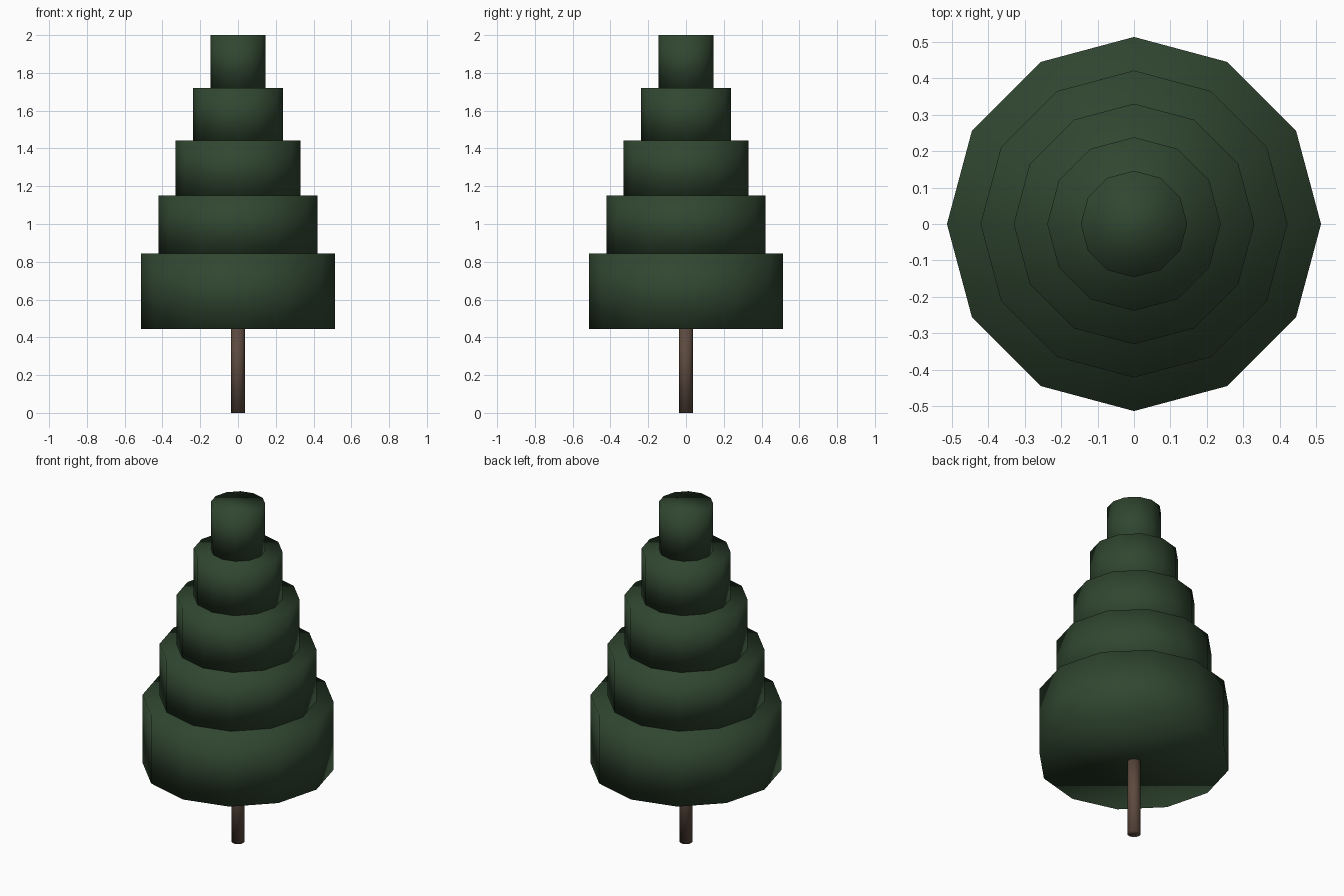
import bpy

cube = bpy.data.objects.get("Cube")
if cube:
    bpy.data.objects.remove(cube, do_unlink=True)


def make_material(name, color):
    mat = bpy.data.materials.new(name)
    mat.use_nodes = True
    mat.diffuse_color = color
    mat.node_tree.nodes["Principled BSDF"].inputs["Base Color"].default_value = color
    return mat


def add_cylinder(name, radius, bottom, top, mat):
    """Twelve-sided, softly shaded cylinder between two heights."""
    bpy.ops.mesh.primitive_cylinder_add(
        vertices=12, radius=radius, depth=top - bottom,
        location=(0, 0, (bottom + top) / 2))
    obj = bpy.context.object
    obj.name = name
    obj.data.materials.append(mat)
    bpy.ops.object.shade_smooth()
    return obj


foliage = make_material("dark green foliage", (0.03, 0.062, 0.03, 1))
bark = make_material("brown bark", (0.107, 0.067, 0.048, 1))

# Trunk, ending just inside the lowest tier
add_cylinder("trunk", 0.036, 0, 0.47, bark)

# Foliage tiers, each narrower than the one below
radii = [0.513, 0.421, 0.33, 0.238, 0.146]
heights = [0.443, 0.845, 1.15, 1.443, 1.721, 2.0]
for i, radius in enumerate(radii):
    add_cylinder(f"foliage_tier_{i + 1}", radius, heights[i], heights[i + 1], foliage)
